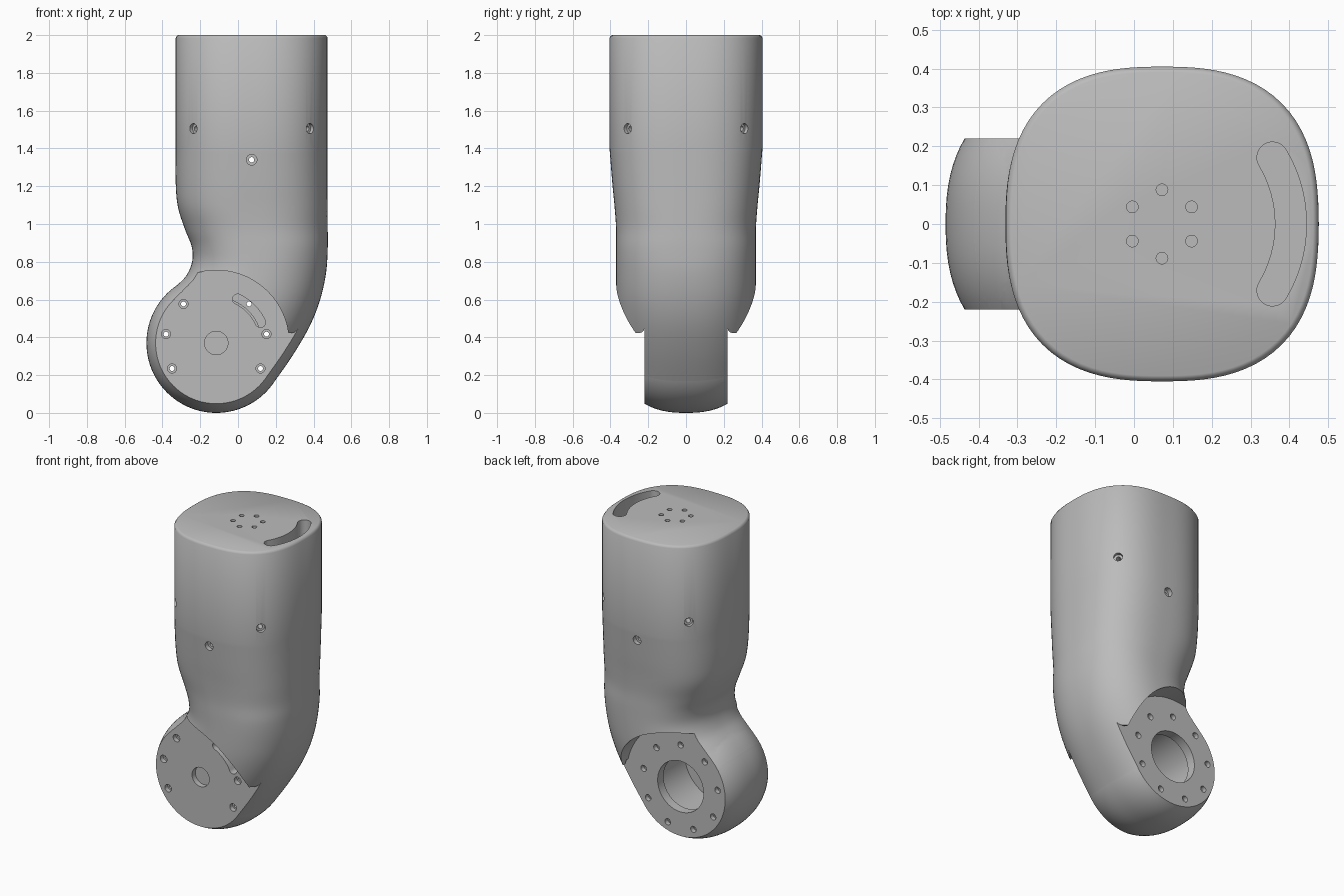
import bpy, bmesh
from math import sin, cos, pi, radians
from mathutils import Vector

cube = bpy.data.objects.get("Cube")
if cube:
    bpy.data.objects.remove(cube)

grey = bpy.data.materials.new("grey plastic")
grey.use_nodes = True
grey.diffuse_color = (0.5, 0.5, 0.5, 1)
grey.node_tree.nodes["Principled BSDF"].inputs["Base Color"].default_value = (0.5, 0.5, 0.5, 1)

JOINT = Vector((-0.115, 0, 0.37))   # centre of the round joint
AXIS = Vector((0.072, 0, 0))        # vertical axis of the upper arm
DEPTH = 0.22                        # half thickness of the joint
SIDES = 96


def finish(name, bm):
    bmesh.ops.recalc_face_normals(bm, faces=bm.faces)
    mesh = bpy.data.meshes.new(name)
    bm.to_mesh(mesh)
    bm.free()
    obj = bpy.data.objects.new(name, mesh)
    bpy.context.scene.collection.objects.link(obj)
    mesh.materials.append(grey)
    return obj


def skin(bm, rings):
    """Join rings of points into a closed solid."""
    rings = [[bm.verts.new(p) for p in ring] for ring in rings]
    for a, b in zip(rings, rings[1:]):
        for i in range(len(a)):
            j = (i + 1) % len(a)
            bm.faces.new((a[i], a[j], b[j], b[i]))
    return bm.faces.new(rings[0]), bm.faces.new(rings[-1])


def lathe(bm, profile, origin, axis, sides=24):
    """Turn (radius, height) pairs about an axis."""
    q = Vector(axis).to_track_quat('Z', 'Y')
    skin(bm, [[Vector(origin) + q @ Vector((r * cos(2 * pi * i / sides), r * sin(2 * pi * i / sides), h))
               for i in range(sides)] for r, h in profile])


def arc_slot(radius, start, end, half):
    """Outline of a curved slot with round ends, angles in degrees."""
    a, b = radians(start), radians(end)
    n = 16
    pts = [((radius + half) * cos(a + (b - a) * i / n), (radius + half) * sin(a + (b - a) * i / n))
           for i in range(n + 1)]
    for i in range(1, n):
        t = b + pi * i / n
        pts.append((radius * cos(b) + half * cos(t), radius * sin(b) + half * sin(t)))
    pts += [((radius - half) * cos(b + (a - b) * i / n), (radius - half) * sin(b + (a - b) * i / n))
            for i in range(n + 1)]
    for i in range(1, n):
        t = a + pi + pi * i / n
        pts.append((radius * cos(a) + half * cos(t), radius * sin(a) + half * sin(t)))
    return pts


def bulge(v, n):
    return max(0, 1 - abs(v) ** n) ** (1 / n)


# Arm body: rounded-square sections, each from an inner-bend to an outer-bend point
# columns: left x, left z, right x, right z, half depth, squareness
bend = [
    (-0.33, 1.4, 0.475, 1.4, 0.405, 2.6),
    (-0.33, 1.22, 0.475, 1.21, 0.39, 2.6),
    (-0.318, 1.09, 0.475, 1.09, 0.378, 2.6),
    (-0.28, 0.97, 0.475, 0.98, 0.37, 2.5),
    (-0.245, 0.88, 0.475, 0.87, 0.37, 2.5),
    (-0.243, 0.80, 0.466, 0.74, 0.37, 2.4),
    (-0.275, 0.725, 0.435, 0.6, 0.37, 2.4),
    (-0.335, 0.665, 0.38, 0.46, 0.37, 2.4),
    (-0.375, 0.63, 0.29, 0.305, 0.37, 2.4),
    (-0.411, 0.592, 0.18, 0.147, 0.37, 2.4),
]


def section(row, scale=1):
    lx, lz, rx, rz, hy, n = row
    left, right = Vector((lx, 0, lz)), Vector((rx, 0, rz))
    ring = []
    for i in range(SIDES):
        c, s = cos(2 * pi * i / SIDES), sin(2 * pi * i / SIDES)
        k = scale / (abs(c) ** n + abs(s) ** n) ** (1 / n)
        ring.append((left + right) / 2 + (right - left) / 2 * c * k + Vector((0, hy * s * k, 0)))
    return ring


def spline(rows, steps):
    ext = [rows[0]] + rows + [rows[-1]]
    for p0, p1, p2, p3 in zip(ext, ext[1:], ext[2:], ext[3:]):
        for i in range(steps):
            t = i / steps
            yield [b + t * (c - a) / 2 + t * t * (a - 2.5 * b + 2 * c - d / 2)
                   + t ** 3 * (1.5 * (b - c) + (d - a) / 2) for a, b, c, d in zip(p0, p1, p2, p3)]
    yield rows[-1]


def raised(z):
    row = list(bend[0])
    row[1] = row[3] = z
    return row


bm = bmesh.new()
top = [section(raised(2), 0.965), section(raised(1.996), 0.983), section(raised(1.985), 1)]
skin(bm, top + [section(r) for r in spline(bend, 5)])
body = finish("arm_body", bm)

# Round joint with a bulging rim
bm = bmesh.new()
lathe(bm, [(0.37 * bulge(h / 12 * 0.8, 2.4), 0.37 * h / 12 * 0.8) for h in range(-12, 13)], JOINT, (0, 1, 0), SIDES)
joint = finish("joint_drum", bm)

# Filleted side pockets that leave the flat joint faces
outline = [(JOINT.x + 0.385 * cos(radians(a)), JOINT.z + 0.385 * sin(radians(a))) for a in range(8, 181, 4)]
outline += [(-0.5, -0.1), (0.6, -0.1), (0.6, 0.415)]
bm = bmesh.new()
inner = []
for side in (-1, 1):
    floor, _ = skin(bm, [[(x, side * y, z) for x, z in outline] for y in (DEPTH, 0.6)])
    inner += floor.edges
bmesh.ops.bevel(bm, geom=inner, offset=0.03, segments=4, profile=0.5, affect='EDGES')
pockets = finish("pocket_cutter", bm)

# Bore in the back that widens into the joint cavity
bm = bmesh.new()
lathe(bm, [(0.165, 0.3), (0.165, 0.16), (0.24, 0.16), (0.24, -0.165)], JOINT, (0, 1, 0), 64)
cavity = finish("cavity_cutter", bm)

# Cable slots in the top and in the front of the joint, and the front centre recess
bm = bmesh.new()
skin(bm, [[AXIS + Vector((x, y, z)) for x, y in arc_slot(0.332, -31, 31, 0.04)] for z in (2.1, 0.95)])
skin(bm, [[JOINT + Vector((x, y, z)) for x, z in arc_slot(0.258, 25, 64, 0.027)] for y in (-0.3, 0.1)])
lathe(bm, [(0.062, -0.3), (0.062, -0.185)], JOINT, (0, 1, 0), 40)
slots = finish("slot_cutter", bm)

# Screw holes: joint ring, top ring, arm corners and one straight through
bm = bmesh.new()
for angle in range(10, 360, 40):
    at = JOINT + 0.27 * Vector((cos(radians(angle)), 0, sin(radians(angle))))
    back = [(0.013, 0.19), (0.02, 0.19), (0.02, 0.3)]
    if angle in (10, 130, 170, 210, 330):
        front = [(0.024, -0.3), (0.024, -0.19), (0.013, -0.19)]
    else:
        front = [(0.013, 0.03)]
    lathe(bm, front + back, at, (0, 1, 0))
for k in range(6):
    a = pi / 2 + k * pi / 3
    lathe(bm, [(0.015, 1.9), (0.015, 2.1)], AXIS + 0.088 * Vector((cos(a), sin(a), 0)), (0, 0, 1))
for k in range(4):
    a = pi / 4 + k * pi / 2
    lathe(bm, [(0.014, 0.33), (0.014, 0.415), (0.027, 0.415), (0.027, 0.6)],
          AXIS + Vector((0, 0, 1.505)), (cos(a), sin(a), 0))
lathe(bm, [(0.028, -0.6), (0.028, -0.37), (0.014, -0.37), (0.014, 0.37), (0.028, 0.37), (0.028, 0.6)],
      AXIS + Vector((0, 0, 1.34)), (0, 1, 0))
screws = finish("screw_hole_cutter", bm)

# Combine, then bake the result and drop the helpers
helpers = [(joint, 'UNION')] + [(c, 'DIFFERENCE') for c in (pockets, cavity, slots, screws)]
for obj, operation in helpers:
    obj.hide_render = True
    mod = body.modifiers.new(obj.name, 'BOOLEAN')
    mod.object, mod.operation, mod.solver = obj, operation, 'EXACT'
baked = bpy.data.meshes.new_from_object(body.evaluated_get(bpy.context.evaluated_depsgraph_get()))
body.modifiers.clear()
body.data = baked
for obj, _ in helpers:
    bpy.data.objects.remove(obj)

baked.materials.clear()
baked.materials.append(grey)
bpy.ops.object.select_all(action='DESELECT')
body.select_set(True)
bpy.context.view_layer.objects.active = body
bpy.ops.object.shade_smooth_by_angle(angle=radians(35))
